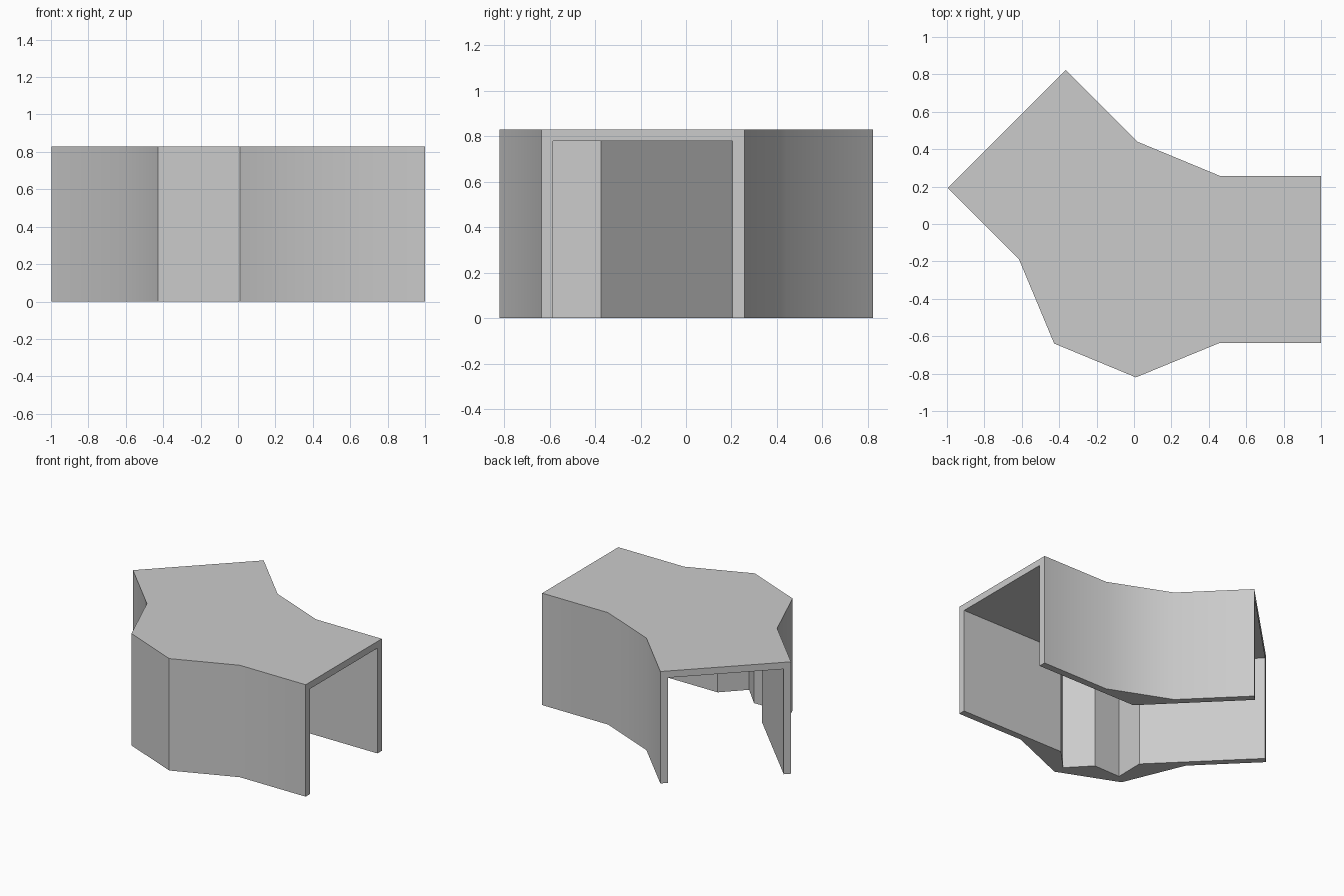
import bpy
import bmesh
import math
from mathutils import Vector

cube = bpy.data.objects.get("Cube")
if cube:
    bpy.data.objects.remove(cube, do_unlink=True)

HEIGHT, CEILING = 0.83, 0.78
CENTRE = Vector((0.015, -0.19))
NORMAL = Vector((math.cos(math.radians(22.5)), -math.sin(math.radians(22.5))))


def mirrored(point):
    """Reflect a plan point across the corner's bisector."""
    p = Vector(point)
    return tuple(p - 2 * (p - CENTRE).dot(NORMAL) * NORMAL)


def full_path(half, apex=None):
    """Half plan path, optional point on the bisector, then its mirror."""
    return half + ([apex] if apex else []) + [mirrored(p) for p in reversed(half)]


# Plan paths of the two walls, each running from one open end to the other
far_outer = full_path([(1, -0.635), (0.46, -0.635), (0.01, -0.82)])
far_inner = full_path([(1, -0.585), (0.15, -0.585), (0, -0.74)], (-0.148, -0.585))
near_outer = full_path([(1, 0.257), (0.46, 0.257)])
near_inner = full_path([(1, 0.205)], (0.178, 0.205))

bm = bmesh.new()


def ring(path, z):
    return [bm.verts.new((x, y, z)) for x, y in path]


def wall_sheet(path, top):
    """Strip of upright faces along a path; returns bottom and top vertices."""
    low, high = ring(path, 0), ring(path, top)
    for i in range(len(path) - 1):
        bm.faces.new((low[i], low[i + 1], high[i + 1], high[i]))
    return low, high


# Wall surfaces
fo_low, fo_high = wall_sheet(far_outer, HEIGHT)
fi_low, fi_high = wall_sheet(far_inner, CEILING)
no_low, no_high = wall_sheet(near_outer, HEIGHT)
ni_low, ni_high = wall_sheet(near_inner, CEILING)

# Roof, ceiling and wall undersides
bm.faces.new(fo_high + no_high[::-1])
bm.faces.new(fi_high + ni_high[::-1])
bm.faces.new(fo_low + fi_low[::-1])
bm.faces.new(no_low + ni_low[::-1])

# Rims of the two open ends
for end in (0, -1):
    bm.faces.new([r[end] for r in (fo_low, fo_high, no_high, no_low,
                                   ni_low, ni_high, fi_high, fi_low)])

bmesh.ops.recalc_face_normals(bm, faces=bm.faces[:])
mesh = bpy.data.meshes.new("corner_tunnel")
bm.to_mesh(mesh)
bm.free()

# Single grey finish
grey = bpy.data.materials.new("light_grey")
grey.use_nodes = True
colour = (0.6, 0.6, 0.6, 1)
grey.diffuse_color = colour
grey.node_tree.nodes["Principled BSDF"].inputs["Base Color"].default_value = colour
mesh.materials.append(grey)

tunnel = bpy.data.objects.new("corner_tunnel", mesh)
bpy.context.collection.objects.link(tunnel)
bpy.ops.object.select_all(action="DESELECT")
tunnel.select_set(True)
bpy.context.view_layer.objects.active = tunnel
bpy.ops.object.shade_smooth_by_angle(angle=math.radians(30))
